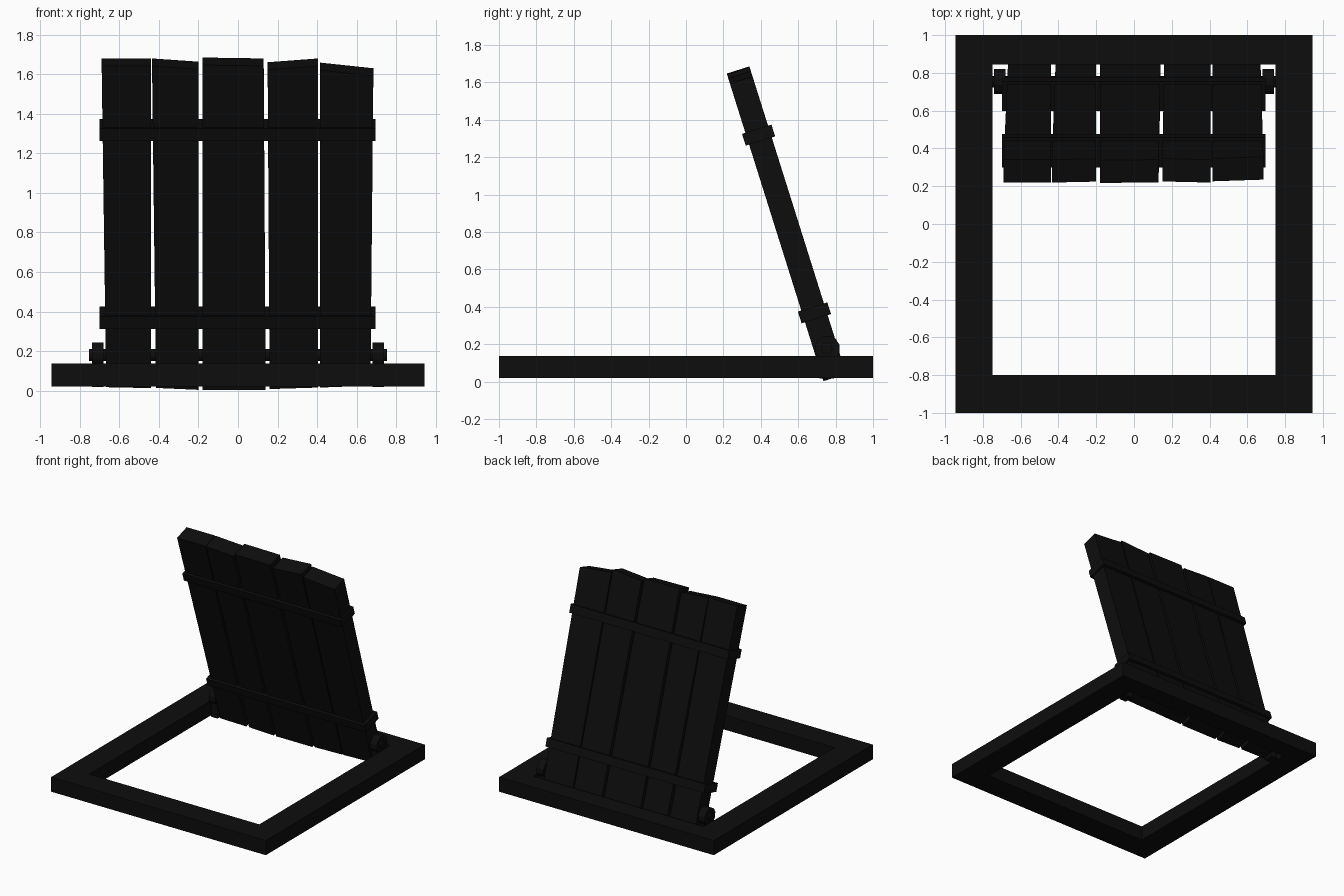
import bpy, bmesh
from math import radians, pi
from mathutils import Matrix, Vector

if "Cube" in bpy.data.objects:
    bpy.data.objects.remove(bpy.data.objects["Cube"])

mat = bpy.data.materials.new("dark_wood")
mat.diffuse_color = (0.004, 0.004, 0.004, 1)
mat.use_nodes = True
mat.node_tree.nodes["Principled BSDF"].inputs["Base Color"].default_value = mat.diffuse_color

# Lid space: x across, y through the thickness (front to back), z up along the planks
TILT = Matrix.Translation((0, 0.736, 0)) @ Matrix.Rotation(radians(17.46), 4, 'X')
THICK = 0.127


def finish(name, bm, matrix=Matrix()):
    bmesh.ops.recalc_face_normals(bm, faces=bm.faces)
    me = bpy.data.meshes.new(name)
    bm.to_mesh(me)
    bm.free()
    ob = bpy.data.objects.new(name, me)
    bpy.context.collection.objects.link(ob)
    ob.matrix_world = matrix
    me.materials.append(mat)
    return ob


def prism(name, outline, depth, matrix=Matrix()):
    """Extrude an outline of 3D points along the vector depth."""
    bm = bmesh.new()
    face = bm.faces.new([bm.verts.new(p) for p in outline])
    new = bmesh.ops.extrude_face_region(bm, geom=[face])["geom"]
    bmesh.ops.translate(bm, vec=Vector(depth), verts=[v for v in new if isinstance(v, bmesh.types.BMVert)])
    return finish(name, bm, matrix)


def box(name, lo, hi, matrix=Matrix()):
    (a, b, c), (d, e, f) = lo, hi
    return prism(name, [(a, b, c), (d, b, c), (d, e, c), (a, e, c)], (0, 0, f - c), matrix)


def rod(name, x0, x1, radius, y, z, sides):
    bm = bmesh.new()
    bmesh.ops.create_cone(bm, cap_ends=True, segments=sides, radius1=radius, radius2=radius, depth=x1 - x0)
    m = Matrix.Translation(((x0 + x1) / 2, y, z)) @ Matrix.Rotation(radians(17.46), 4, 'X') @ Matrix.Rotation(pi / 2, 4, 'Y')
    bm.transform(m)
    return finish(name, bm)


# Floor frame: rectangular ring
bm = bmesh.new()
rings = []
for z in (0.02, 0.136):
    for x0, x1, y0, y1 in ((-0.945, 0.945, -1, 1), (-0.748, 0.748, -0.8, 0.845)):
        rings.append([bm.verts.new(p) for p in ((x0, y0, z), (x1, y0, z), (x1, y1, z), (x0, y1, z))])
for a, b in ((0, 1), (2, 3), (0, 2), (1, 3)):
    for i in range(4):
        j = (i + 1) % 4
        bm.faces.new((rings[a][i], rings[a][j], rings[b][j], rings[b][i]))
finish("floor_frame", bm)

# Lid planks: bottom left x, bottom right x, top left x, top right x, then heights in the same order
planks = [
    (-0.667, -0.44, -0.69, -0.44, 0.018, 0.013, 1.722, 1.722),
    (-0.415, -0.2, -0.435, -0.2, 0.014, 0.004, 1.722, 1.705),
    (-0.18, 0.14, -0.18, 0.13, 0.003, 0.003, 1.727, 1.722),
    (0.16, 0.405, 0.15, 0.405, 0.008, 0.016, 1.702, 1.722),
    (0.415, 0.67, 0.415, 0.685, 0.016, 0.026, 1.70, 1.67),
]
for i, (bl, br, tl, tr, zbl, zbr, ztl, ztr) in enumerate(planks):
    prism(f"lid_plank_{i + 1}", [(bl, 0, zbl), (br, 0, zbr), (tr, 0, ztr), (tl, 0, ztl)], (0, THICK, 0), TILT)

# Straps holding the planks together
for name, u in (("lower_strap", 0.366), ("upper_strap", 1.362)):
    box(name, (-0.70, -0.019, u - 0.033), (0.695, THICK + 0.019, u + 0.033), TILT)

# Hinge axle and the two hinge barrels with brackets reaching down inside the frame
rod("hinge_axle", -0.753, 0.753, 0.031, 0.752, 0.18, 12)
for side, s in (("left", -1), ("right", 1)):
    x0, x1 = sorted((s * 0.74, s * 0.68))
    rod(f"{side}_hinge_barrel", x0, x1, 0.068, 0.755, 0.178, 12)
    box(f"{side}_hinge_bracket", (x0, 0.715, 0.017), (x1, 0.79, 0.15))
